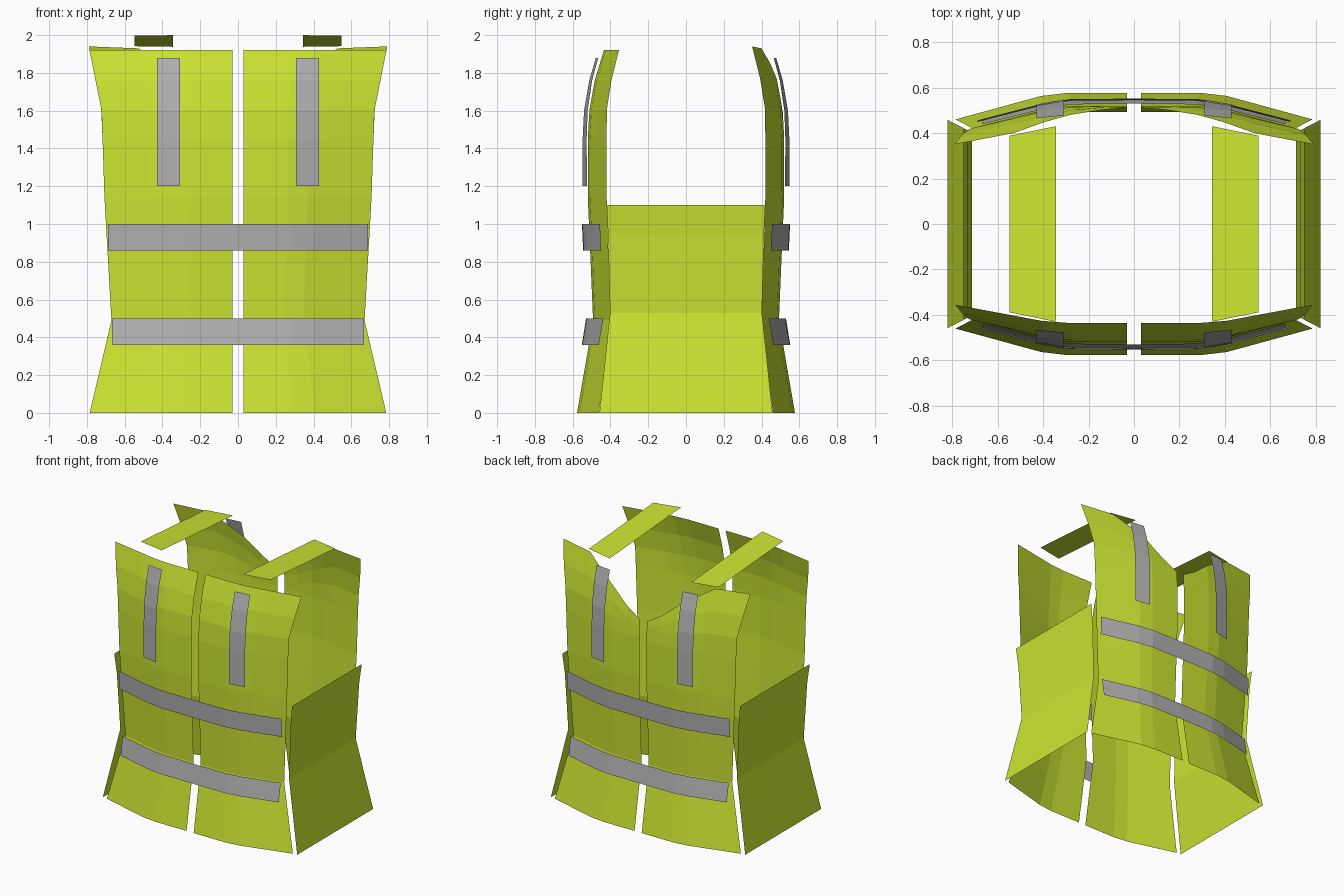
import bpy
from mathutils import Vector

if "Cube" in bpy.data.objects:
    bpy.data.objects.remove(bpy.data.objects["Cube"])


def material(name, rgb):
    m = bpy.data.materials.new(name)
    m.diffuse_color = (*rgb, 1)
    m.use_nodes = True
    m.node_tree.nodes["Principled BSDF"].inputs["Base Color"].default_value = m.diffuse_color
    return m


LIME = material("safety_lime", (0.604, 0.775, 0.032))
GREY = material("reflective_grey", (0.434, 0.434, 0.434))


def lerp(table, t):
    """Piecewise linear lookup in a list of (key, value)."""
    for (a, va), (b, vb) in zip(table, table[1:]):
        if t <= b:
            return va + (vb - va) * (t - a) / (b - a)
    return table[-1][1]


# Vest profile by height: half width, depth at the centre, depth at the outer edge
HALF_WIDTH = [(0, .785), (.49, .67), (1.14, .707), (1.6, .722), (1.94, .79)]
DEPTH_MID = [(0, .577), (.49, .492), (.8, .505), (1.14, .52), (1.45, .52), (1.6, .512),
             (1.76, .483), (1.92, .435), (1.94, .427)]
DEPTH_EDGE = [(0, .46), (.49, .40), (1.14, .42), (1.6, .42), (1.76, .395), (1.94, .35)]
# How far the cloth has curved from the centre depth to the edge depth
CURVE = [(0, 0), (.37, 0), (.52, .12), (1, 1)]
# Height of the scooped neckline across the back
NECK = [(0, 1.59), (.04, 1.59), (.2, 1.66), (.37, 1.77), (.52, 1.85), (.67, 1.93), (1, 1.94)]


def depth(x, z):
    k = lerp(CURVE, min(1, abs(x) / lerp(HALF_WIDTH, z)))
    mid = lerp(DEPTH_MID, z)
    return mid + (lerp(DEPTH_EDGE, z) - mid) * k


def sheet(name, grid, mat):
    """Make a thin sheet from a grid of points, facing away from the body."""
    cols = len(grid[0])
    verts = [Vector(p) for row in grid for p in row]
    faces = []
    for r in range(len(grid) - 1):
        for c in range(cols - 1):
            i = r * cols + c
            f = [i, i + 1, i + cols + 1, i + cols]
            n = (verts[f[2]] - verts[f[0]]).cross(verts[f[3]] - verts[f[1]])
            mid = sum((verts[j] for j in f), Vector()) / 4 - Vector((0, 0, 1))
            faces.append(f if n.dot(mid) > 0 else f[::-1])
    me = bpy.data.meshes.new(name)
    me.from_pydata(verts, [], faces)
    me.materials.append(mat)
    ob = bpy.data.objects.new(name, me)
    bpy.context.collection.objects.link(ob)
    return ob


LEVELS = [0, .25, .49, .8, 1.14, 1.45]
COLUMNS = [.04, .2, .37, .52, .67, 1]


def panel(name, sx, sy, top):
    """Half of the front or back; top gives the upper edge height."""
    rows = [[z] * len(COLUMNS) for z in LEVELS]
    for t in (.33, .66, 1):
        rows.append([1.45 + (top(u) - 1.45) * t for u in COLUMNS])
    grid = []
    for zs in rows:
        row = []
        for u, z in zip(COLUMNS, zs):
            x = .03 if u == COLUMNS[0] else u * lerp(HALF_WIDTH, z)
            row.append((sx * x, sy * depth(x, z), z))
        grid.append(row)
    sheet(name, grid, LIME)


def tape(name, xs, zs, sy, gap):
    """Reflective tape floating just outside the cloth."""
    sheet(name, [[(x, sy * (depth(x, z) + gap), z) for x in xs] for z in zs], GREY)


for sy, side in ((-1, "front"), (1, "back")):
    # Horizontal bands around waist and chest
    for label, z0, z1, w in (("waist", .36, .5, .667), ("chest", .86, 1.0, .688)):
        xs = [-w, -.55, -.4, -.28, 0, .28, .4, .55, w]
        tape(f"{side}_{label}_band", xs, [z0, z1], sy, .037)
    for sx, hand in ((-1, "left"), (1, "right")):
        # Cloth panels: flat top in front, scooped neck behind
        top = (lambda u: 1.92) if sy < 0 else (lambda u: lerp(NECK, u))
        panel(f"{side}_{hand}_panel", sx, sy, top)
        # Vertical shoulder tapes
        tape(f"{side}_{hand}_shoulder_tape", [sx * .308, sx * .428],
             [1.2, 1.45, 1.6, 1.76, 1.88], sy, .032)

for sx, hand in ((-1, "left"), (1, "right")):
    # Side panels: (height, x, half depth)
    rows = [(0, .82, .458), (.53, .712, .402), (.95, .733, .413), (1.1, .75, .42)]
    sheet(f"{hand}_side_panel", [[(sx * x, -d, z), (sx * x, d, z)] for z, x, d in rows], LIME)
    # Sloping shoulder straps
    slope = lambda y: 1.969 - .0715 * y
    sheet(f"{hand}_shoulder_strap",
          [[(sx * x, s * d, slope(s * d)) for s in (-1, 1)] for x, d in ((.343, .43), (.548, .388))],
          LIME)
